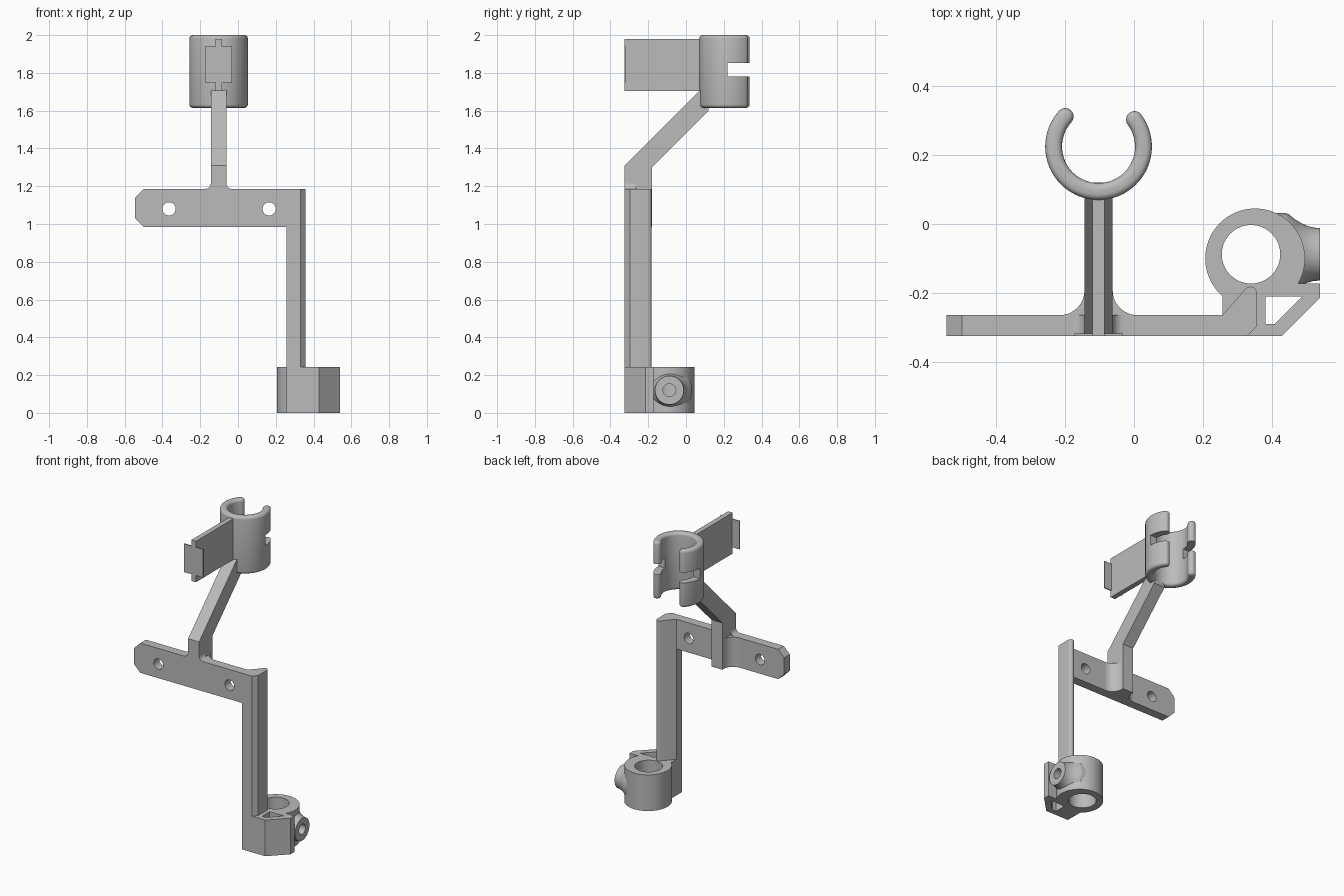
import bpy
import bmesh
from math import cos, sin, pi, radians
from mathutils import Matrix, Vector

cube = bpy.data.objects.get("Cube")
if cube:
    bpy.data.objects.remove(cube, do_unlink=True)

grey = bpy.data.materials.new("plain grey")
grey.use_nodes = True
grey.diffuse_color = (0.5, 0.5, 0.5, 1)
grey.node_tree.nodes["Principled BSDF"].inputs["Base Color"].default_value = (0.5, 0.5, 0.5, 1)


def add_object(name, bm):
    bmesh.ops.recalc_face_normals(bm, faces=bm.faces)
    mesh = bpy.data.meshes.new(name)
    bm.to_mesh(mesh)
    bm.free()
    mesh.materials.append(grey)
    obj = bpy.data.objects.new(name, mesh)
    bpy.context.collection.objects.link(obj)
    return obj


def prism(name, points, axis, low, high):
    """Extrude a 2D outline along an axis, from low to high."""
    place = {"x": lambda a, b, h: (h, a, b),
             "y": lambda a, b, h: (a, h, b),
             "z": lambda a, b, h: (a, b, h)}[axis]
    bm = bmesh.new()
    face = bm.faces.new([bm.verts.new(place(a, b, low)) for a, b in points])
    moved = bmesh.ops.extrude_face_region(bm, geom=[face])["geom"]
    verts = [v for v in moved if isinstance(v, bmesh.types.BMVert)]
    bmesh.ops.translate(bm, verts=verts, vec=Vector(place(0, 0, high - low)))
    return add_object(name, bm)


def arc(cx, cy, r, start, end, steps):
    angles = [radians(start + (end - start) * i / steps) for i in range(steps + 1)]
    return [(cx + r * cos(a), cy + r * sin(a)) for a in angles]


def circle(cx, cy, r, steps=64):
    return arc(cx, cy, r, 0, 360, steps)[:-1]


def rect(a0, a1, b0, b1):
    return [(a0, b0), (a1, b0), (a1, b1), (a0, b1)]


def apply_modifier(obj, mod):
    bpy.context.view_layer.objects.active = obj
    bpy.ops.object.modifier_apply(modifier=mod.name)


def cut(targets, cutter):
    cutter.hide_render = True
    for obj in targets:
        mod = obj.modifiers.new("cut", "BOOLEAN")
        mod.operation = "DIFFERENCE"
        mod.solver = "EXACT"
        mod.object = cutter
        apply_modifier(obj, mod)
    bpy.data.objects.remove(cutter, do_unlink=True)


parts = []
FRONT, BACK = -0.325, -0.265
BAR_LOW, BAR_HIGH = 0.985, 1.185
STEM_X, STEM_HALF = -0.103, 0.041

# Cross bar with chamfered end and two screw holes
bar = prism("cross_bar", [(-0.545, 1.03), (-0.5, BAR_LOW), (0.3, BAR_LOW), (0.3, BAR_HIGH),
                          (-0.5, BAR_HIGH), (-0.545, 1.14)], "y", FRONT, BACK)
for x in (-0.365, 0.165):
    cut([bar], prism("hole_cutter", circle(x, 1.08, 0.035, 32), "y", -0.5, 0))
parts.append(bar)

# Long leg with a rounded rear rib
leg_outline = [(0.257, BACK), (0.257, FRONT), (0.33, FRONT), (0.357, -0.297)]
leg_outline += arc(0.338, -0.201, 0.019, 0, 135, 10)
parts.append(prism("leg", leg_outline, "z", 0, BAR_HIGH))

# Bent arm from the bar up to the clip
arm_side = [(FRONT, BAR_LOW), (-0.18, BAR_LOW), (-0.18, 1.3), (0.12, 1.6),
            (0.115, 1.7), (0.08, 1.715), (FRONT, 1.31)]
parts.append(prism("bent_arm", arm_side, "x", STEM_X - STEM_HALF, STEM_X + STEM_HALF))

# Fillets on both sides of the arm, behind and above the bar
for side, label in ((1, "left"), (-1, "right")):
    edge = STEM_X + side * STEM_HALF
    for name, r, base, axis, low, high in (
            ("rear_fillet_", 0.072, BACK, "z", BAR_LOW, BAR_HIGH),
            ("top_fillet_", 0.032, BAR_HIGH, "y", FRONT, BACK)):
        curve = [(edge + side * (r + a), base + r + b) for a, b in arc(0, 0, r, 180, 270, 12)]
        if side < 0:
            curve = [(edge - (r + a), base + r + b) for a, b in arc(0, 0, r, 180, 270, 12)]
        inner = edge - side * 0.01
        outline = curve + [(curve[-1][0], base - 0.01), (inner, base - 0.01), (inner, base + r)]
        parts.append(prism(name + label, outline, axis, low, high))

# Fin in front of the clip, with its thin end plate
parts.append(prism("fin", rect(FRONT, 0.1, 1.705, 1.98), "x", STEM_X - 0.017, STEM_X + 0.017))
parts.append(prism("fin_end_plate", rect(-0.175, -0.032, 1.75, 1.94), "y", FRONT, FRONT + 0.007))

# Open clip with rounded edges and a slot through both jaws
CX, CY, OUTER, INNER = STEM_X, 0.225, 0.155, 0.106
MID, TIP = (OUTER + INNER) / 2, (OUTER - INNER) / 2
START, END = 138, 397
outline = arc(CX, CY, OUTER, START, END, 56)
tip = radians(END)
outline += arc(CX + MID * cos(tip), CY + MID * sin(tip), TIP, END, END + 180, 10)[1:-1]
outline += arc(CX, CY, INNER, END, START, 56)
tip = radians(START)
outline += arc(CX + MID * cos(tip), CY + MID * sin(tip), TIP, START + 180, START + 360, 10)[1:-1]
clip = prism("clip", outline, "z", 1.615, 2.0)
bevel = clip.modifiers.new("round", "BEVEL")
bevel.width = 0.018
bevel.segments = 4
bevel.limit_method = "ANGLE"
bevel.angle_limit = radians(60)
bevel.use_clamp_overlap = False
apply_modifier(clip, bevel)
cut([clip], prism("slot_cutter", rect(0.22, 0.5, 1.782, 1.852), "x", -0.5, 0.3))
parts.append(clip)

# Lower socket, its base block and the flared screw boss
TOP = 0.243
socket = prism("socket", circle(0.352, -0.1, 0.145, 80), "z", 0, TOP)
block = prism("base_block", [(0.257, FRONT), (0.43, FRONT), (0.54, -0.215), (0.54, -0.173),
                             (0.257, -0.173)], "z", 0, TOP)
profile = [(0.36, 0), (0.36, 0.12), (0.44, 0.12)]
profile += [(0.54 - 0.09 * (1 - t), 0.076 + 0.04 * (1 - t) ** 2) for t in (0, .2, .4, .6, .8, 1)]
profile.append((0.54, 0))
bm = bmesh.new()
verts = [bm.verts.new((x, -0.088, 0.12 + r)) for x, r in profile]
edges = [bm.edges.new(pair) for pair in zip(verts, verts[1:])]
bmesh.ops.spin(bm, geom=verts + edges, cent=(0, -0.088, 0.12), axis=(1, 0, 0),
               angle=2 * pi, steps=48, use_duplicate=False)
bmesh.ops.remove_doubles(bm, verts=bm.verts, dist=0.0002)
boss = add_object("screw_boss", bm)

lower = [socket, block, boss]
cut(lower, prism("bore_cutter", circle(0.34, -0.088, 0.085), "z", -0.2, 0.5))
cut([socket, boss], prism("screw_cutter", circle(-0.088, 0.12, 0.034, 32), "x", 0.37, 0.7))
cut(lower, prism("window_cutter", [(0.382, -0.29), (0.41, -0.29), (0.49, -0.21),
                                   (0.382, -0.21)], "z", -0.2, 0.5))
parts += lower

# Smooth the curved faces and keep the edges sharp
for obj in parts:
    bpy.ops.object.select_all(action="DESELECT")
    obj.select_set(True)
    bpy.context.view_layer.objects.active = obj
    bpy.ops.object.shade_smooth_by_angle(angle=radians(30))
